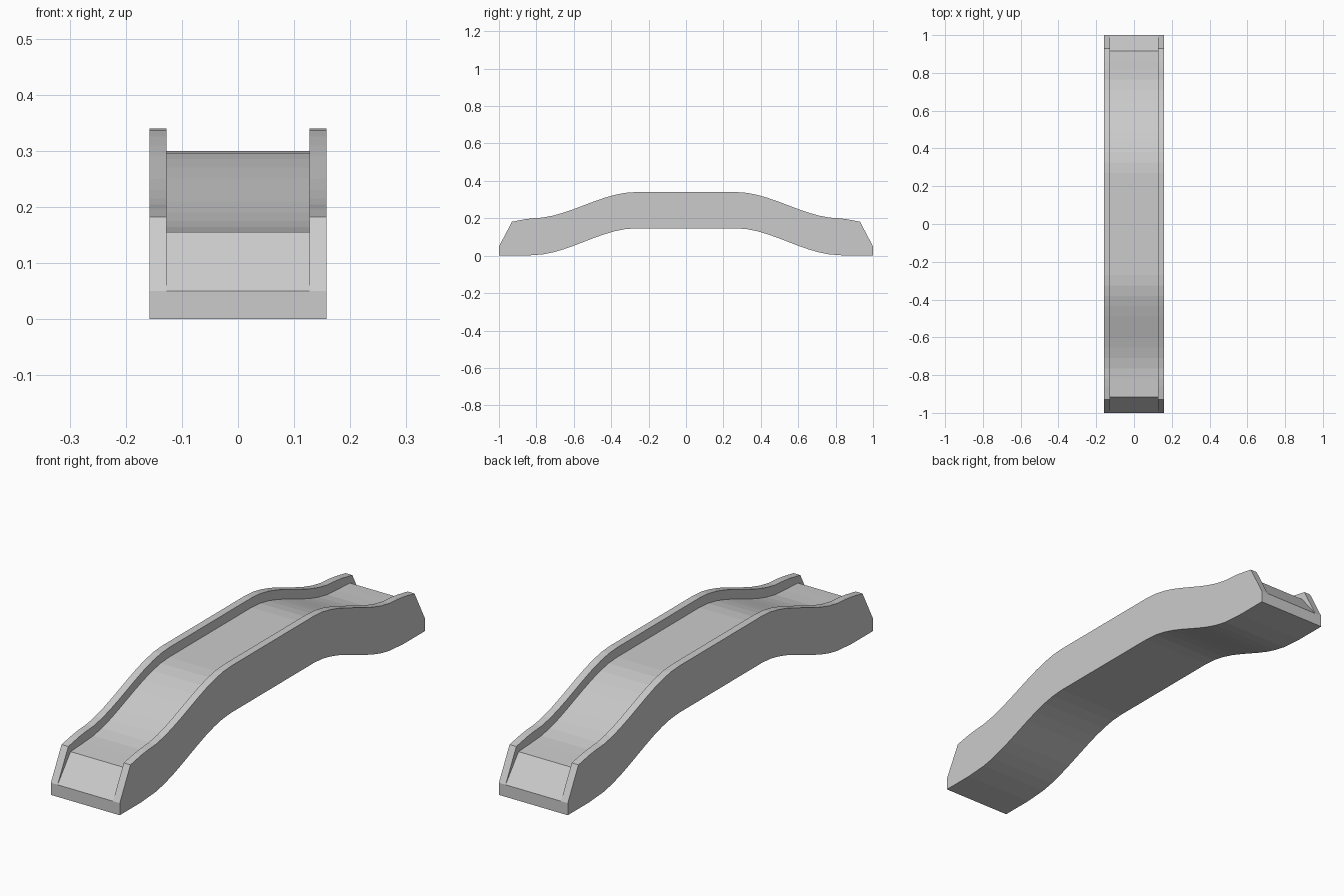
import bpy, bmesh

if "Cube" in bpy.data.objects:
    bpy.data.objects.remove(bpy.data.objects["Cube"])

W, INNER = 0.158, 0.127      # half widths: outside, and between the curbs
STEPS = 10


def station(bottom, curb, deck):
    """Channel-shaped cross-section from three (y, z) points."""
    return [(-W, *bottom), (-W, *curb), (-INNER, *curb), (-INNER, *deck),
            (INNER, *deck), (INNER, *curb), (W, *curb), (W, *bottom)]


def half_bridge():
    """Stations from the far end (+y) toward the middle."""
    rows = [((1.0, 0.0), (1.0, 0.05), (1.0, 0.05)),
            ((0.92, 0.0), (0.93, 0.182), (0.915, 0.155)),
            ((0.86, 0.0), (0.86, 0.195), (0.86, 0.158))]
    # S-shaped ramp
    for i in range(STEPS + 1):
        t = i / STEPS
        s = t * t * (3 - 2 * t)
        y = 0.82 - 0.55 * t
        rows.append(((y, 0.003 + 0.143 * s), (y, 0.2 + 0.14 * s),
                     (y, 0.16 + 0.14 * s)))
    return rows


# Mirror the ramp and loft the channel section along the bridge
half = half_bridge()
rows = half + [tuple((-y, z) for y, z in r) for r in reversed(half)]
bm = bmesh.new()
rings = [[bm.verts.new(p) for p in station(*r)] for r in rows]
for a, b in zip(rings, rings[1:]):
    for i in range(8):
        j = (i + 1) % 8
        bm.faces.new((a[i], a[j], b[j], b[i]))

# End walls
for ring in (rings[0], rings[-1]):
    bm.faces.new(ring)
bmesh.ops.remove_doubles(bm, verts=bm.verts, dist=1e-5)
bmesh.ops.recalc_face_normals(bm, faces=bm.faces)

mesh = bpy.data.meshes.new("arched_bridge")
bm.to_mesh(mesh)
bm.free()
bridge = bpy.data.objects.new("arched_bridge", mesh)
bpy.context.collection.objects.link(bridge)
